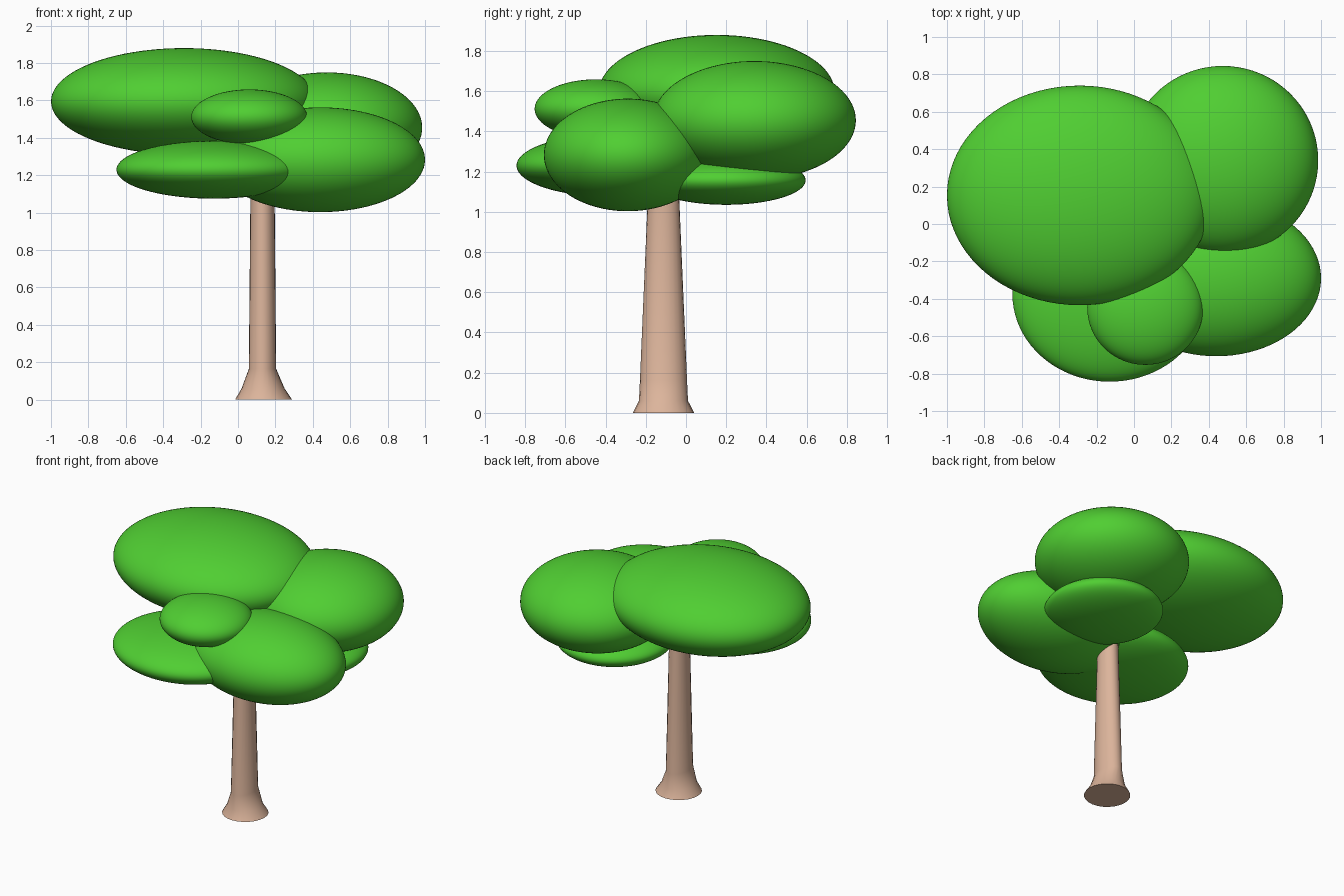
import bpy, bmesh, math
from mathutils import Matrix, Vector

if "Cube" in bpy.data.objects:
    bpy.data.objects.remove(bpy.data.objects["Cube"])


def material(name, rgb):
    m = bpy.data.materials.new(name)
    m.diffuse_color = (*rgb, 1)
    m.use_nodes = True
    m.node_tree.nodes["Principled BSDF"].inputs["Base Color"].default_value = m.diffuse_color
    return m


leaf_green = material("leaf green", (0.08, 0.62, 0.032))
bark_tan = material("bark tan", (0.72, 0.46, 0.33))


def finish(name, bm, mat):
    bmesh.ops.recalc_face_normals(bm, faces=bm.faces)
    me = bpy.data.meshes.new(name)
    bm.to_mesh(me)
    bm.free()
    me.materials.append(mat)
    ob = bpy.data.objects.new(name, me)
    bpy.context.collection.objects.link(ob)
    bpy.context.view_layer.objects.active = ob
    ob.select_set(True)
    bpy.ops.object.shade_smooth_by_angle(angle=math.radians(35))
    ob.select_set(False)


def foliage(name, centre, radii):
    bm = bmesh.new()
    bmesh.ops.create_icosphere(bm, subdivisions=5, radius=1)
    bmesh.ops.scale(bm, vec=radii, verts=bm.verts)
    bmesh.ops.translate(bm, vec=centre, verts=bm.verts)
    finish(name, bm, leaf_green)


# Flattened leaf clumps
foliage("top_left_foliage", (-0.29, 0.153, 1.595), (0.71, 0.587, 0.285))
foliage("back_right_foliage", (0.475, 0.34, 1.455), (0.51, 0.505, 0.295))
foliage("front_right_foliage", (0.44, -0.29, 1.283), (0.56, 0.417, 0.28))
foliage("small_front_foliage", (0.06, -0.448, 1.512), (0.31, 0.305, 0.147))
foliage("lower_front_foliage", (-0.13, -0.375, 1.23), (0.52, 0.468, 0.155))
foliage("lower_back_foliage", (0.43, 0.20, 1.157), (0.39, 0.395, 0.122))

# Trunk: oval rings with a flared round foot (x centre, x radius, y radius, z)
rings = [(0.137, 0.153, 0.153, 0.0), (0.134, 0.115, 0.122, 0.06),
         (0.131, 0.073, 0.117, 0.165), (0.131, 0.065, 0.079, 1.05),
         (0.131, 0.062, 0.07, 1.3)]
sides = 24
bm = bmesh.new()
loops = []
for cx, rx, ry, z in rings:
    loops.append([bm.verts.new((cx + rx * math.cos(2 * math.pi * i / sides),
                                -0.112 + ry * math.sin(2 * math.pi * i / sides), z))
                  for i in range(sides)])
for a, b in zip(loops, loops[1:]):
    for i in range(sides):
        j = (i + 1) % sides
        bm.faces.new((a[i], a[j], b[j], b[i]))
bm.faces.new(loops[0][::-1])
bm.faces.new(loops[-1])
finish("trunk", bm, bark_tan)
